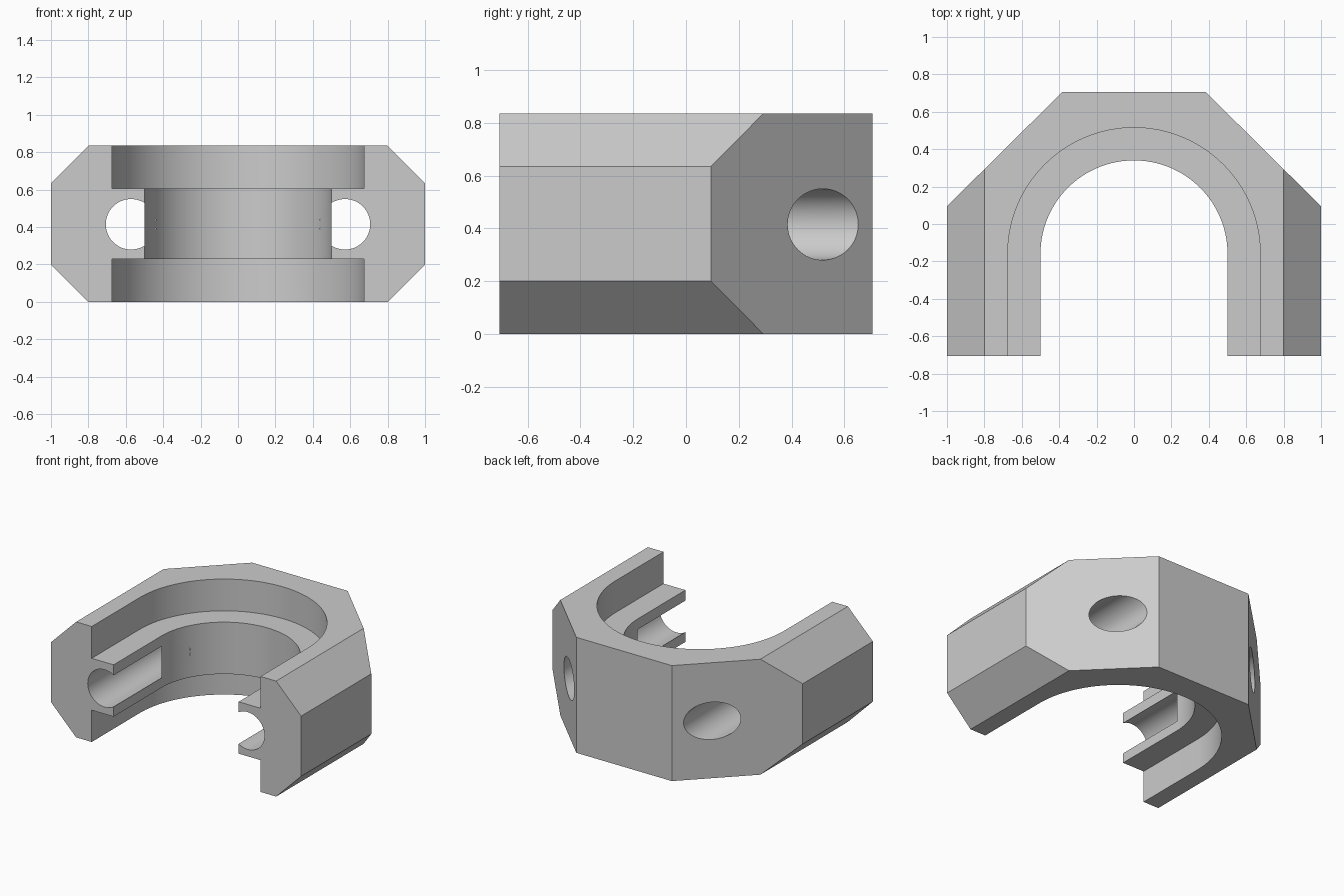
import bpy, bmesh
from math import sin, cos, pi, sqrt, acos, radians
from mathutils import Vector

cube = bpy.data.objects.get("Cube")
if cube:
    bpy.data.objects.remove(cube, do_unlink=True)

HEIGHT, FRONT, BACK = 0.835, -0.707, 0.707
ARC_Y, BORE_R = -0.16, 0.5
HOLE_X, HOLE_Z, HOLE_R = 0.572, 0.415, 0.135

grey = bpy.data.materials.new("plain_grey")
grey.use_nodes = True
colour = (0.6, 0.6, 0.6, 1)
grey.diffuse_color = colour
grey.node_tree.nodes["Principled BSDF"].inputs["Base Color"].default_value = colour


def make_object(name, bm):
    bmesh.ops.recalc_face_normals(bm, faces=bm.faces)
    mesh = bpy.data.meshes.new(name)
    bm.to_mesh(mesh)
    bm.free()
    mesh.materials.append(grey)
    obj = bpy.data.objects.new(name, mesh)
    bpy.context.collection.objects.link(obj)
    return obj


def prism(name, points, offset):
    """Extrude a closed 3D outline along an offset."""
    bm = bmesh.new()
    face = bm.faces.new([bm.verts.new(p) for p in points])
    extruded = bmesh.ops.extrude_face_region(bm, geom=[face])["geom"]
    verts = [v for v in extruded if isinstance(v, bmesh.types.BMVert)]
    bmesh.ops.translate(bm, vec=Vector(offset), verts=verts)
    return make_object(name, bm)


def boolean(target, cutter, operation):
    cutter.hide_render = True
    mod = target.modifiers.new("cut", 'BOOLEAN')
    mod.operation, mod.solver, mod.object = operation, 'EXACT', cutter
    bpy.ops.object.select_all(action='DESELECT')
    bpy.context.view_layer.objects.active = target
    target.select_set(True)
    bpy.ops.object.modifier_apply(modifier=mod.name)
    bpy.data.objects.remove(cutter, do_unlink=True)


def bore(name, radius, z0, z1):
    """U-shaped slot that is open at the front."""
    arc = [(radius * cos(pi * i / 64), ARC_Y + radius * sin(pi * i / 64), z0) for i in range(65)]
    return prism(name, arc + [(-radius, -1, z0), (radius, -1, z0)], (0, 0, z1 - z0))


# Body: plan outline with angled rear corners, then chamfered side edges
half = [(1, FRONT), (1, 0.095), (0.382, BACK)]
outline = half + [(-x, y) for x, y in reversed(half)]
body = prism("clamp_body", [(x, y, 0) for x, y in outline], (0, 0, HEIGHT))
half = [(0.8, 0), (1, 0.2), (1, 0.635), (0.8, HEIGHT)]
section = half + [(-x, z) for x, z in reversed(half)]
boolean(body, prism("chamfer_section", [(x, -1, z) for x, z in section], (0, 2, 0)), 'INTERSECT')

# Stepped bore: narrow middle lip, wider recesses above and below
boolean(body, bore("inner_bore", BORE_R, -0.1, 1), 'DIFFERENCE')
boolean(body, bore("lower_recess", 0.675, -0.1, 0.23), 'DIFFERENCE')
boolean(body, bore("upper_recess", 0.675, 0.605, 1), 'DIFFERENCE')

# Bolt holes running front to back, with a thin skin closing them along the arc
for side, label in ((1, "left"), (-1, "right")):
    ring = [2 * pi * i / 64 for i in range(64)]
    circle = [(side * HOLE_X + HOLE_R * cos(a), -1, HOLE_Z + HOLE_R * sin(a)) for a in ring]
    boolean(body, prism("bolt_hole", circle, (0, 2, 0)), 'DIFFERENCE')

    bm = bmesh.new()
    end = acos((HOLE_X - HOLE_R) / BORE_R)
    columns = []
    for i in range(25):
        a = end * i / 24
        x = BORE_R * cos(a)
        h = sqrt(max(HOLE_R ** 2 - (HOLE_X - x) ** 2, 1e-8))
        columns.append([bm.verts.new((side * x, ARC_Y + BORE_R * sin(a), HOLE_Z + s * h)) for s in (-1, 1)])
    for (a, b), (c, d) in zip(columns, columns[1:]):
        bm.faces.new((a, c, d, b) if side < 0 else (b, d, c, a))
    skin = make_object(label + "_bore_skin", bm)
    skin.data.shade_smooth()

# Smooth bores, crisp edges
bpy.ops.object.select_all(action='DESELECT')
body.select_set(True)
bpy.context.view_layer.objects.active = body
bpy.ops.object.shade_smooth_by_angle(angle=radians(25))
